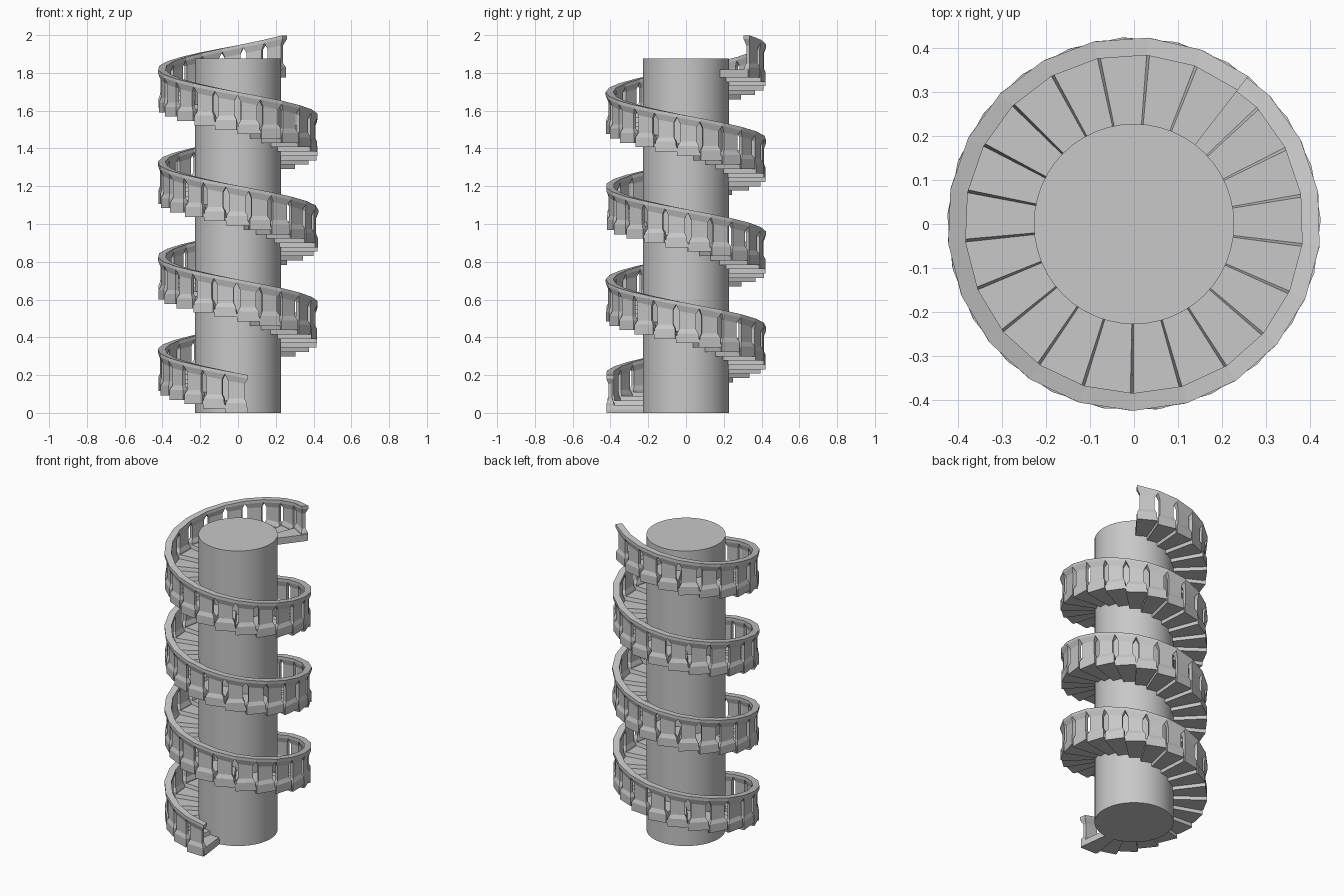
import bpy, bmesh, math
from mathutils import Vector

if "Cube" in bpy.data.objects:
    bpy.data.objects.remove(bpy.data.objects["Cube"])

STEPS = 78                     # steps in the whole flight
TURN = math.radians(16.73)     # angle per step, clockwise going up
START = math.radians(-82.8)    # angle of the lowest edge
RISE = 0.02306                 # height gained per step

stone = bpy.data.materials.new("grey stone")
stone.diffuse_color = (0.58, 0.58, 0.58, 1)
stone.use_nodes = True
stone.node_tree.nodes["Principled BSDF"].inputs["Base Color"].default_value = stone.diffuse_color


def finish(bm, name):
    bmesh.ops.recalc_face_normals(bm, faces=bm.faces)
    mesh = bpy.data.meshes.new(name)
    bm.to_mesh(mesh)
    bm.free()
    mesh.materials.append(stone)
    obj = bpy.data.objects.new(name, mesh)
    bpy.context.collection.objects.link(obj)
    return obj


def point(i, u, r, z):
    """Point in step i: u runs 0..1 along the straight chord, r is the radius."""
    a, b = START - i * TURN, START - (i + 1) * TURN
    p = Vector((math.cos(a), math.sin(a), 0)).lerp(Vector((math.cos(b), math.sin(b), 0)), u) * r
    return (p.x, p.y, z + i * RISE)


def loft(bm, i, rings):
    """Stack four-cornered rings (u0, u1, r0, r1, z, slope) into a closed solid."""
    prev = first = None
    for u0, u1, r0, r1, z, slope in rings:
        ring = [bm.verts.new(point(i, u, r, z + slope * u))
                for u, r in ((u0, r0), (u1, r0), (u1, r1), (u0, r1))]
        if prev:
            for k in range(4):
                n = (k + 1) % 4
                bm.faces.new((prev[k], prev[n], ring[n], ring[k]))
        first = first or ring
        prev = ring
    bm.faces.new(first[::-1])
    bm.faces.new(prev)


# central column
bm = bmesh.new()
bmesh.ops.create_cone(bm, cap_ends=True, segments=48, radius1=0.228, radius2=0.228, depth=1.875)
bmesh.ops.translate(bm, verts=bm.verts, vec=(0, 0, 0.9375))
column = finish(bm, "central_column")
bpy.context.view_layer.objects.active = column
column.select_set(True)
bpy.ops.object.shade_smooth_by_angle(angle=math.radians(30))

# wedge steps with a slightly leaning riser
bm = bmesh.new()
for i in range(STEPS):
    loft(bm, i, [(0.0, 1.0, 0.215, 0.416, 0.0, 0),
                 (0.0, 1.0, 0.215, 0.416, 0.018, 0),
                 (0.06, 1.0, 0.215, 0.416, 0.042, 0)])
finish(bm, "steps")

# balusters: flared foot, slim shaft, flared head under a sloping handrail
bm = bmesh.new()
for i in range(STEPS):
    loft(bm, i, [(0.04, 0.96, 0.385, 0.423, 0.0, 0),
                 (0.04, 0.96, 0.385, 0.423, 0.052, 0),
                 (0.14, 0.86, 0.394, 0.414, 0.075, 0),
                 (0.14, 0.86, 0.394, 0.414, 0.150, RISE),
                 (0.0, 1.0, 0.385, 0.425, 0.182, RISE),
                 (0.0, 1.0, 0.385, 0.425, 0.200, RISE)])
finish(bm, "balusters_and_handrail")
